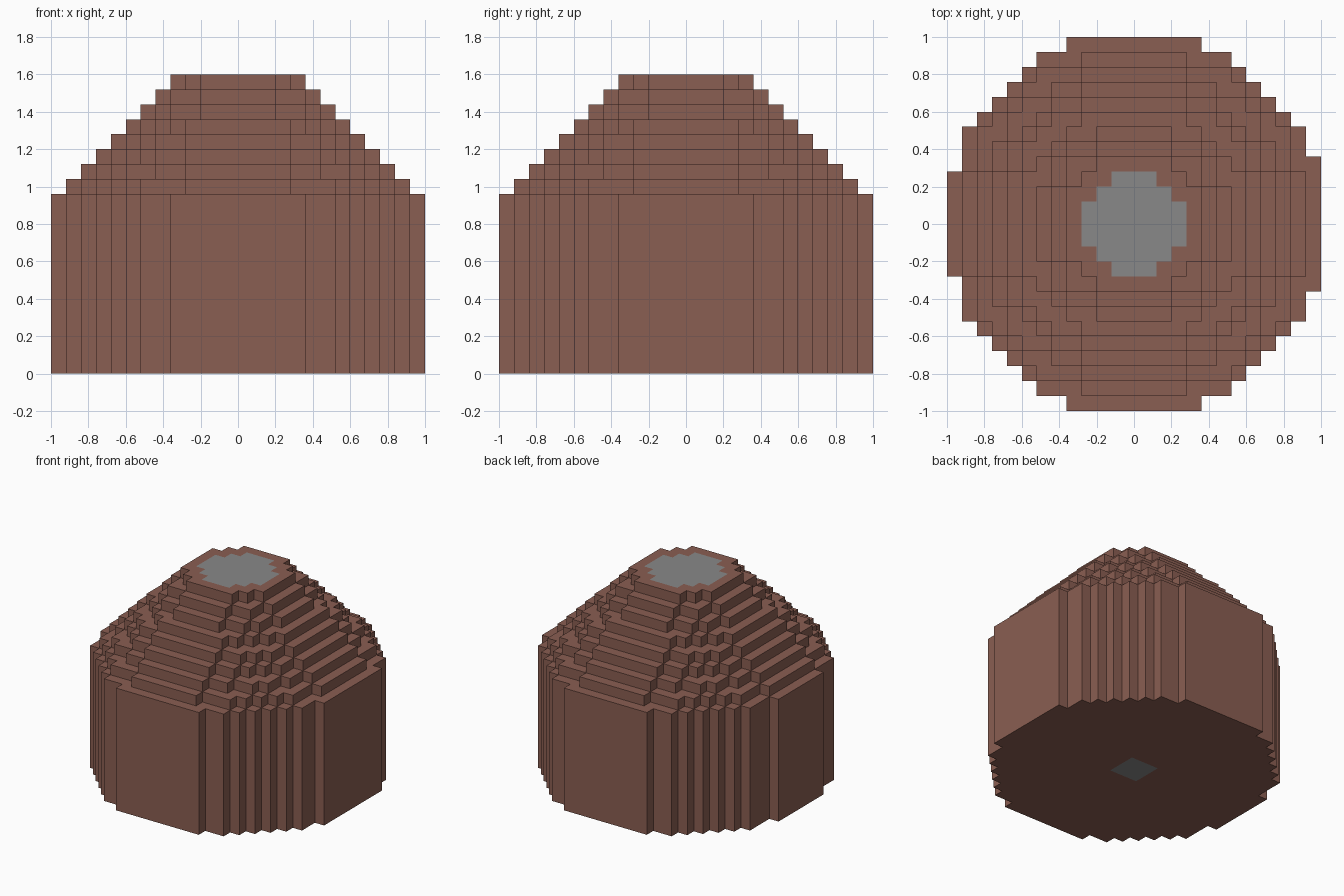
import bpy
import bmesh

if "Cube" in bpy.data.objects:
    bpy.data.objects.remove(bpy.data.objects["Cube"], do_unlink=True)

CELL = 0.08          # block size
BASE_TOP = 0.96      # height of the straight wall
BASE_R, TOP_R = 12, 4


def material(name, rgb):
    mat = bpy.data.materials.new(name)
    mat.use_nodes = True
    mat.diffuse_color = (*rgb, 1)
    mat.node_tree.nodes["Principled BSDF"].inputs["Base Color"].default_value = (*rgb, 1)
    return mat


brown = material("clay_brown", (0.255, 0.112, 0.084))
grey = material("stone_grey", (0.25, 0.25, 0.25))


def disc(radius):
    """Blocks of a round layer, as grid coordinates."""
    span = range(-radius, radius + 1)
    return {(i, j) for i in span for j in span
            if i * i + j * j <= (radius + 0.68) ** 2}


def slab(name, cells, z0, z1, covered, grey_top=(), grey_bottom=(), bottom=False):
    """One layer of blocks with only its exposed faces."""
    bm = bmesh.new()

    def quad(points, index=0):
        face = bm.faces.new([bm.verts.new(p) for p in points])
        face.material_index = index

    h = CELL / 2
    for i, j in sorted(cells):
        x, y = i * CELL, j * CELL
        corners = [(x - h, y - h), (x + h, y - h), (x + h, y + h), (x - h, y + h)]
        if (i, j) not in covered:
            quad([(*c, z1) for c in corners], int((i, j) in grey_top))
        if bottom:
            quad([(*c, z0) for c in reversed(corners)], int((i, j) in grey_bottom))
        # walls in the order front, right, back, left
        for n, (di, dj) in enumerate([(0, -1), (1, 0), (0, 1), (-1, 0)]):
            if (i + di, j + dj) not in cells:
                a, b = corners[n], corners[(n + 1) % 4]
                quad([(*a, z0), (*b, z0), (*b, z1), (*a, z1)])
    bmesh.ops.remove_doubles(bm, verts=bm.verts, dist=0.001)
    bmesh.ops.dissolve_limit(bm, angle_limit=0.01, verts=bm.verts,
                             edges=bm.edges, delimit={'MATERIAL'})
    mesh = bpy.data.meshes.new(name)
    bm.to_mesh(mesh)
    bm.free()
    mesh.materials.append(brown)
    mesh.materials.append(grey)
    bpy.context.collection.objects.link(bpy.data.objects.new(name, mesh))


# Round base wall, with two blocks missing on its right side
base = disc(BASE_R) - {(-12, 4), (-12, -4)}
floor_patch = {(i, j) for i in (-1, 0, 1) for j in (-1, 0, 1)}
slab("base_wall", base, 0, BASE_TOP, disc(BASE_R - 1),
     grey_bottom=floor_patch, bottom=True)

# Stepped roof, each terrace one block narrower
crater = {(i, j) for i, j in disc(TOP_R) if i * i + j * j <= 10}
for step, radius in enumerate(range(BASE_R - 1, TOP_R - 1, -1)):
    z = BASE_TOP + step * CELL
    is_top = radius == TOP_R
    slab("summit" if is_top else f"terrace_{step + 1}", disc(radius), z, z + CELL,
         set() if is_top else disc(radius - 1),
         grey_top=crater if is_top else ())
